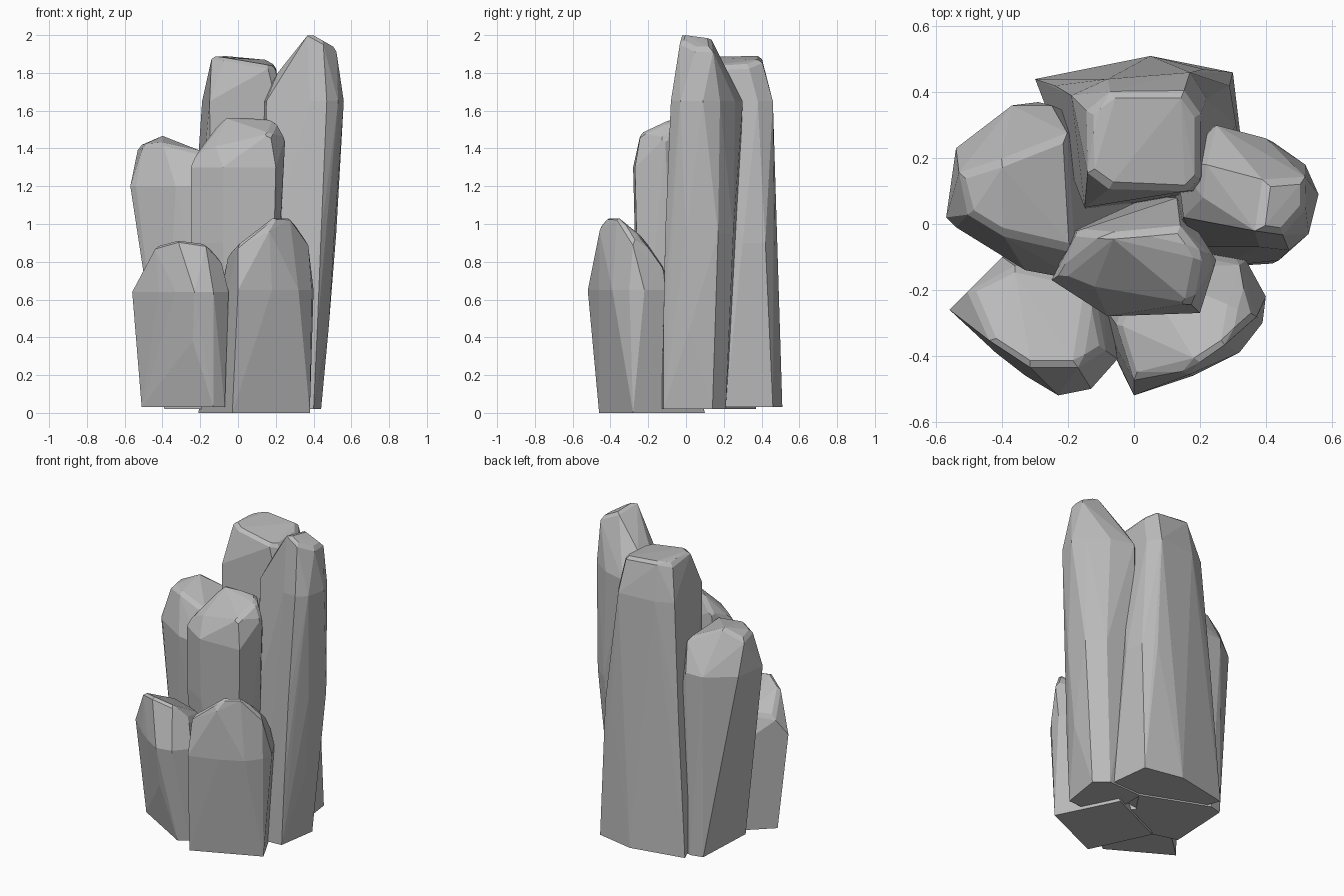
import bpy
import bmesh
from mathutils import Vector

default_cube = bpy.data.objects.get("Cube")
if default_cube:
    bpy.data.objects.remove(default_cube, do_unlink=True)

# One plain grey stone colour
STONE_COLOUR = (0.5, 0.5, 0.5, 1.0)
stone = bpy.data.materials.new("grey_stone")
stone.use_nodes = True
stone.diffuse_color = STONE_COLOUR
shader = next(n for n in stone.node_tree.nodes if n.type == 'BSDF_PRINCIPLED')
shader.inputs["Base Color"].default_value = STONE_COLOUR
shader.inputs["Roughness"].default_value = 0.9


def level(height, *outline):
    """A horizontal ring of corners, given in hundredths of a unit."""
    return [Vector((x, y, height)) / 100 for x, y in outline]


def crown(*corners):
    """The uneven corners of a rock's top."""
    return [Vector(corner) / 100 for corner in corners]


def make_rock(name, base, body, top, chip=0.018):
    """Wrap the rings in a faceted hull, then chip the sharp edges of the top."""
    bm = bmesh.new()
    for point in base + body + top:
        bm.verts.new(point)
    hull = bmesh.ops.convex_hull(bm, input=bm.verts[:])
    unused = {g for g in hull["geom_interior"] + hull["geom_unused"]
              if isinstance(g, bmesh.types.BMVert)}
    bmesh.ops.delete(bm, geom=list(unused), context='VERTS')
    bmesh.ops.dissolve_limit(bm, angle_limit=0.06, verts=bm.verts[:], edges=bm.edges[:])

    crown_floor = min(point.z for point in top) - 0.01
    sharp = [edge for edge in bm.edges
             if all(v.co.z > crown_floor for v in edge.verts)
             and edge.calc_face_angle(0) > 0.45]
    bmesh.ops.bevel(bm, geom=sharp, offset=chip, segments=1,
                    affect='EDGES', clamp_overlap=True)
    bmesh.ops.recalc_face_normals(bm, faces=bm.faces[:])

    mesh = bpy.data.meshes.new(name)
    bm.to_mesh(mesh)
    bm.free()
    mesh.materials.append(stone)
    rock = bpy.data.objects.new(name, mesh)
    bpy.context.collection.objects.link(rock)
    return rock


# Broad pillar at the back with a flat top
make_rock(
    "back_pillar",
    level(3, (-30, 44), (5, 51), (30, 46), (33, 21), (18, 8), (-14, 4)),
    level(90, (-24, 42), (5, 48), (21, 47), (29, 42), (31, 30), (20, 10), (-14, 3))
    + level(165, (-19, 39), (-8, 44), (17, 46), (22, 38), (20, 10), (-15, 5)),
    crown((-14, 34, 187), (-7, 40, 189), (15, 40, 187), (20, 33, 184),
          (20, 14, 183), (16, 10, 184), (-7, 11, 188), (-14, 16, 189)),
)

# Tallest pillar, leaning outward
make_rock(
    "tall_pillar",
    level(2, (40, -12), (44, 14), (36, 21), (12, 20), (12, -5), (26, -13)),
    level(45, (42, -12), (48, 2), (48, 15))
    + level(95, (44, -11), (51, 0), (52, 17), (42, 25), (22, 27), (14, 10), (19, -7))
    + level(165, (47, -8), (53, -3), (56, 9), (52, 18), (40, 26), (25, 30), (13, 18),
            (15, 2), (38, -7))
    + level(180, (21, 8), (22, 18)),
    crown((38, -2, 201), (40, 13, 199), (52, 14, 193), (52, 5, 193), (45, -3, 197)),
)

# Middle rock on the outer side, tapering toward the ground
make_rock(
    "side_rock",
    level(2, (-39, -6), (-37, 35), (-29, 37), (13, 20), (-10, -14)),
    level(120, (-57, 2), (-54, 23), (-48, 27), (-37, 36), (-25, 36), (-17, 10),
          (-17, -17), (-33, -14), (-54, -1)),
    crown((-40, -3, 143), (-50, 3, 142), (-53, 15, 141), (-40, 19, 147),
          (-20, 27, 138), (-18, -8, 138)),
)

# Middle rock in the centre
make_rock(
    "centre_rock",
    level(2, (-18, -14), (-4, -22), (17, -24), (18, -5), (0, 8), (-17, 0)),
    level(90, (-25, -17), (-8, -27), (18, -26), (21, -8), (12, 8), (-18, -1))
    + level(130, (-25, -17), (-8, -28), (20, -27), (24, -10), (13, 8), (-18, -2)),
    crown((-7, -3, 157), (14, -1, 155), (20, -9, 155), (25, -11, 146),
          (17, -24, 148), (-12, -19, 141), (-22, -15, 137), (-17, -2, 143)),
)

# Low rock at the front, outer side, its top falling away to the back
make_rock(
    "front_side_rock",
    level(3, (-51, -22), (-13, -44), (-7, -40), (-8, -15), (-36, -8)),
    level(38, (-54, -24), (-24, -47), (-6, -41), (-8, -18), (-38, -10))
    + level(64, (-56, -26), (-42, -39), (-33, -46), (-23, -52), (-13, -50), (-5, -41),
            (-9, -15), (-40, -10)),
    crown((-43, -36, 89), (-32, -43, 92), (-17, -43, 90), (-9, -38, 81),
          (-13, -18, 76), (-36, -13, 78), (-50, -20, 76)),
)

# Low rock at the front, highest toward the viewer
make_rock(
    "front_rock",
    level(0, (-3, -46), (38, -28), (19, 10), (-21, -8)),
    level(65, (0, -52), (18, -46), (32, -39), (39, -30), (40, -22), (34, -11),
          (0, -6), (-6, -36)),
    crown((0, -47, 89), (16, -46, 98), (19, -42, 104), (28, -36, 104), (37, -28, 91),
          (30, -25, 95), (33, -14, 82), (1, -13, 80), (-5, -31, 84)),
)
